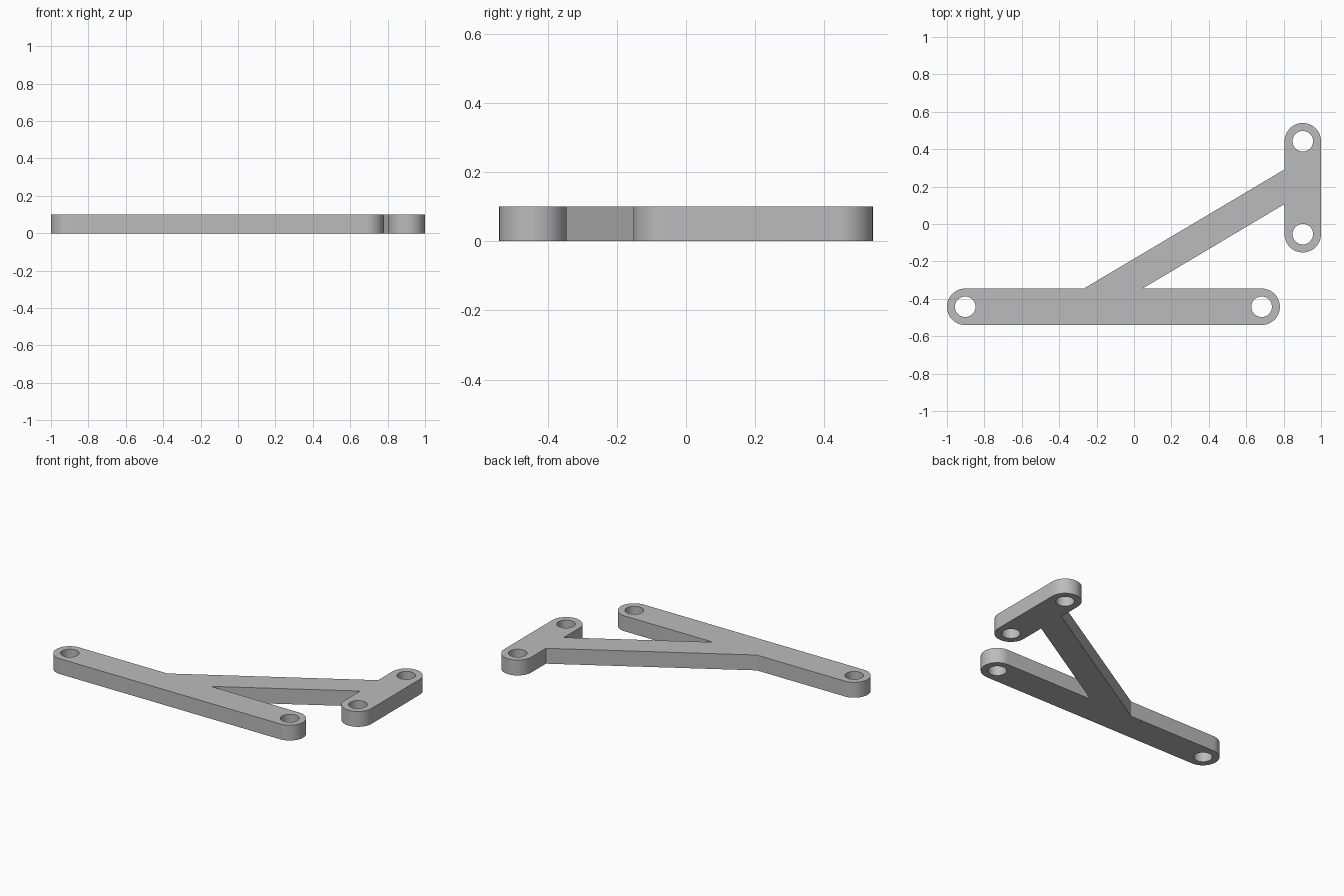
import bpy, bmesh, math

if "Cube" in bpy.data.objects:
    bpy.data.objects.remove(bpy.data.objects["Cube"])

R, HOLE, HEIGHT = 0.0975, 0.055, 0.1
BAR_Y, PLATE_X = -0.4425, 0.9025
BAR_X = (-0.9025, 0.6825)
PLATE_Y = (-0.0545, 0.4425)


def arc(cx, cy, r, start, end, n):
    """Points along an arc, angles in degrees."""
    angles = [math.radians(start + (end - start) * i / n) for i in range(n + 1)]
    return [(cx + r * math.cos(a), cy + r * math.sin(a)) for a in angles]


# Counter-clockwise outline: bar, diagonal strut and end plate in one piece
outline = (
    arc(BAR_X[0], BAR_Y, R, 90, 270, 24)
    + arc(BAR_X[1], BAR_Y, R, -90, 90, 24)
    + [(0.046, BAR_Y + R), (PLATE_X - R, 0.107)]
    + arc(PLATE_X, PLATE_Y[0], R, 180, 360, 24)
    + arc(PLATE_X, PLATE_Y[1], R, 0, 180, 24)
    + [(PLATE_X - R, 0.292), (-0.268, BAR_Y + R)]
)

# Bolt holes at the ends of the bar and the plate
centres = [(x, BAR_Y) for x in BAR_X] + [(PLATE_X, y) for y in PLATE_Y]
loops = [outline] + [arc(x, y, HOLE, 0, 360, 40)[:-1] for x, y in centres]

bm = bmesh.new()
edges = []
for loop in loops:
    verts = [bm.verts.new((x, y, 0)) for x, y in loop]
    edges += [bm.edges.new((v, verts[i - 1])) for i, v in enumerate(verts)]
bmesh.ops.triangle_fill(bm, edges=edges, use_beauty=True)

# Thicken the flat shape
top = bmesh.ops.extrude_face_region(bm, geom=bm.faces[:], use_keep_orig=True)["geom"]
bmesh.ops.translate(bm, vec=(0, 0, HEIGHT),
                    verts=[g for g in top if isinstance(g, bmesh.types.BMVert)])
bmesh.ops.recalc_face_normals(bm, faces=bm.faces[:])
bmesh.ops.dissolve_limit(bm, angle_limit=0.001, verts=bm.verts[:], edges=bm.edges[:])

mesh = bpy.data.meshes.new("bracket")
bm.to_mesh(mesh)
bm.free()
bracket = bpy.data.objects.new("bracket", mesh)
bpy.context.collection.objects.link(bracket)

grey = bpy.data.materials.new("light grey")
grey.diffuse_color = (0.5, 0.5, 0.5, 1)
grey.use_nodes = True
grey.node_tree.nodes["Principled BSDF"].inputs["Base Color"].default_value = grey.diffuse_color
mesh.materials.append(grey)

# Smooth round walls, sharp rims
bpy.context.view_layer.objects.active = bracket
bracket.select_set(True)
bpy.ops.object.shade_smooth_by_angle(angle=math.radians(25))
